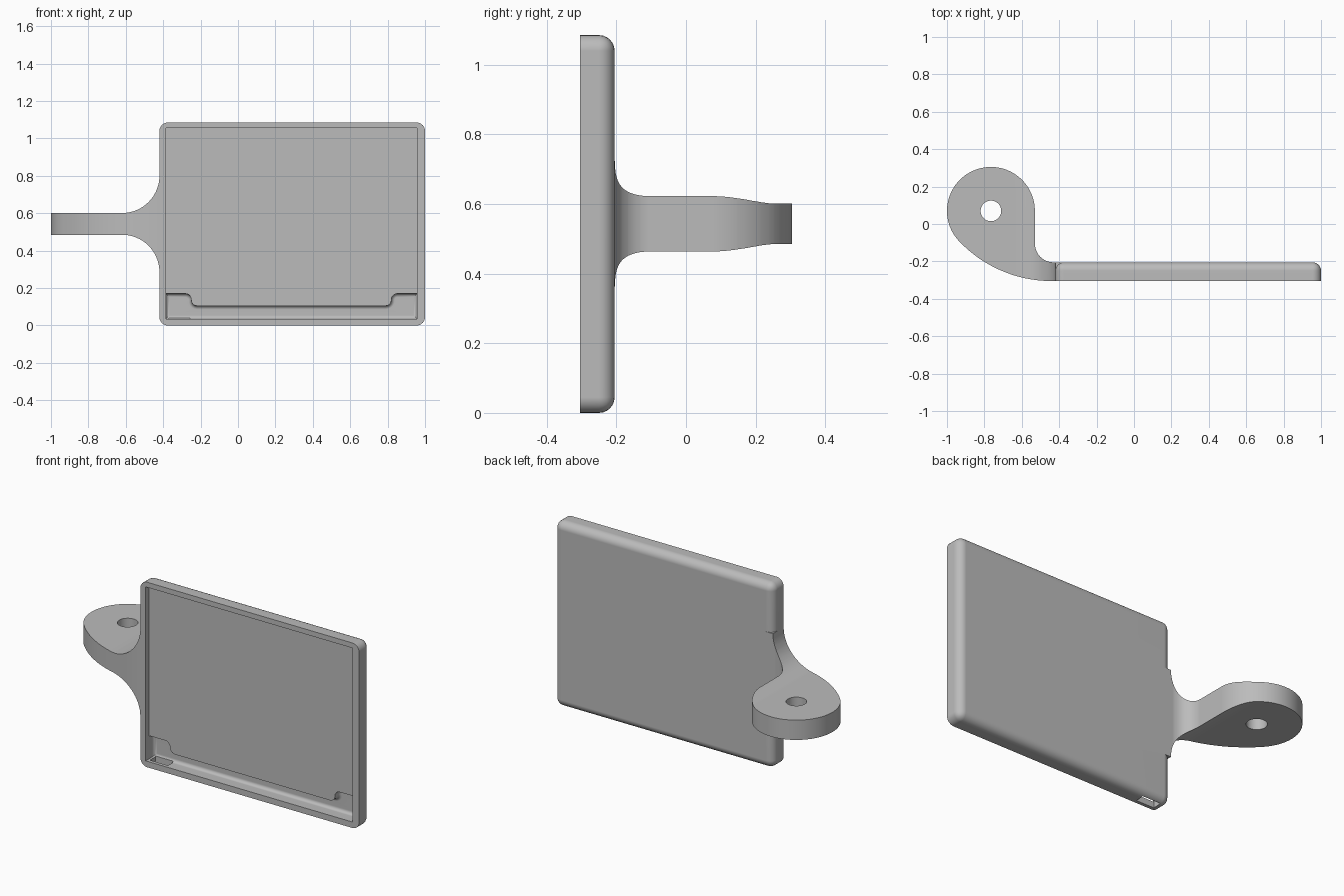
import bpy
import bmesh
from math import cos, sin, radians
from mathutils import Vector

old = bpy.data.objects.get("Cube")
if old:
    bpy.data.objects.remove(old, do_unlink=True)

FRONT, BACK = -0.305, -0.205
LEFT, RIGHT, TOP = -0.42, 1.0, 1.085

grey = bpy.data.materials.new("light_grey")
grey.use_nodes = True
grey.diffuse_color = (0.5, 0.5, 0.5, 1)
grey.node_tree.nodes["Principled BSDF"].inputs["Base Color"].default_value = (0.5, 0.5, 0.5, 1)


def arc(cx, cy, r, a0, a1, steps):
    angles = [radians(a0 + (a1 - a0) * i / steps) for i in range(steps + 1)]
    return [(cx + r * cos(a), cy + r * sin(a)) for a in angles]


def prism(outline, axis, low, high):
    """Extrude a 2D outline along 'y' (outline is x,z) or 'z' (outline is x,y)."""
    bm = bmesh.new()
    place = (lambda u, v: (u, low, v)) if axis == "y" else (lambda u, v: (u, v, low))
    face = bm.faces.new([bm.verts.new(place(u, v)) for u, v in outline])
    out = bmesh.ops.extrude_face_region(bm, geom=[face])
    step = Vector((0, high - low, 0)) if axis == "y" else Vector((0, 0, high - low))
    moved = [g for g in out["geom"] if isinstance(g, bmesh.types.BMVert)]
    bmesh.ops.translate(bm, verts=moved, vec=step)
    bmesh.ops.recalc_face_normals(bm, faces=bm.faces)
    return bm


def rect(x0, x1, z0, z1):
    return [(x0, z0), (x1, z0), (x1, z1), (x0, z1)]


def round_edges(bm, rule, radius, segments=6):
    edges = [e for e in bm.edges if rule(e.verts[0].co, e.verts[1].co)]
    bmesh.ops.bevel(bm, geom=edges, offset=radius, segments=segments,
                    profile=0.5, affect="EDGES", clamp_overlap=True)


def make(name, bm):
    mesh = bpy.data.meshes.new(name)
    bm.to_mesh(mesh)
    bm.free()
    mesh.materials.append(grey)
    obj = bpy.data.objects.new(name, mesh)
    bpy.context.collection.objects.link(obj)
    return obj


def combine(target, other, operation):
    """Apply a boolean and remove the helper object."""
    mod = target.modifiers.new("cut", "BOOLEAN")
    mod.operation, mod.solver, mod.object = operation, "EXACT", other
    other.hide_render = True
    bpy.context.view_layer.objects.active = target
    bpy.ops.object.modifier_apply(modifier=mod.name)
    bpy.data.objects.remove(other, do_unlink=True)


# Tray: flat slab with rounded corners and a rounded back rim
bm = prism(rect(LEFT, RIGHT, 0, TOP), "y", FRONT, BACK)
round_edges(bm, lambda a, b: max(a.y, b.y) > BACK - 0.001
            and not (abs(a.y - b.y) < 0.001 and a.y < BACK - 0.001), 0.045)
tray = make("tray_with_arm", bm)

# Arm: teardrop plan with a pivot eye, swept into the tray's side
plan = arc(-0.44, 0.377, 0.682, 223.4, 270, 16)
plan += [(-0.36, FRONT), (-0.36, BACK)]
plan += arc(-0.43, -0.105, 0.1, 270, 180, 12)
plan += arc(-0.765, 0.07, 0.235, 0, 223.4, 48)[:-1]
arm = make("arm", prism(plan, "z", 0.2, 0.9))

# Flared side outline that thins the arm to a plate
MID, HALF, FLARE = 0.543, 0.058, 0.2
upper = arc(-0.62, HALF + FLARE, FLARE, 270, 360, 16)
upper = [(-1.1, HALF)] + upper + [(-0.3, HALF + FLARE)]
side = [(x, MID + h) for x, h in upper] + [(x, MID - h) for x, h in reversed(upper)]
combine(arm, make("arm_side_outline", prism(side, "y", -0.5, 0.5)), "INTERSECT")

eye = make("pivot_hole", prism(arc(-0.765, 0.07, 0.055, 0, 350, 35), "z", 0.3, 0.8))
combine(arm, eye, "DIFFERENCE")
combine(tray, arm, "UNION")

# Shallow front recess
recess = make("recess", prism(rect(-0.385, 0.957, 0.035, 1.055), "y", -0.4, -0.273))
combine(tray, recess, "DIFFERENCE")

# Deeper coved channel along the bottom, with a raised pocket at each end
DEEP = -0.228
channel = [(-0.385, 0.035), (0.957, 0.035), (0.957, 0.17), (0.82, 0.17),
           (0.82, 0.105), (-0.25, 0.105), (-0.25, 0.17), (-0.385, 0.17)]
bm = prism(channel, "y", -0.4, DEEP)
round_edges(bm, lambda a, b: abs(a.y - b.y) > 0.05 and -0.3 < a.x < 0.9, 0.031, 5)
round_edges(bm, lambda a, b: min(a.y, b.y) > DEEP - 0.001, 0.028, 5)
combine(tray, make("channel", bm), "DIFFERENCE")

# Slot through the floor of the left pocket
slot = [(-0.372, -0.05), (-0.255, -0.05), (-0.255, 0.035), (-0.28, 0.068),
        (-0.355, 0.068), (-0.372, 0.035)]
combine(tray, make("slot", prism(slot, "y", -0.285, -0.234)), "DIFFERENCE")

# Smooth the rounded surfaces, keeping crisp edges
bpy.ops.object.select_all(action="DESELECT")
tray.select_set(True)
bpy.context.view_layer.objects.active = tray
bpy.ops.object.shade_smooth_by_angle(angle=radians(30))
weighted = tray.modifiers.new("weighted_normals", "WEIGHTED_NORMAL")
weighted.keep_sharp = True
